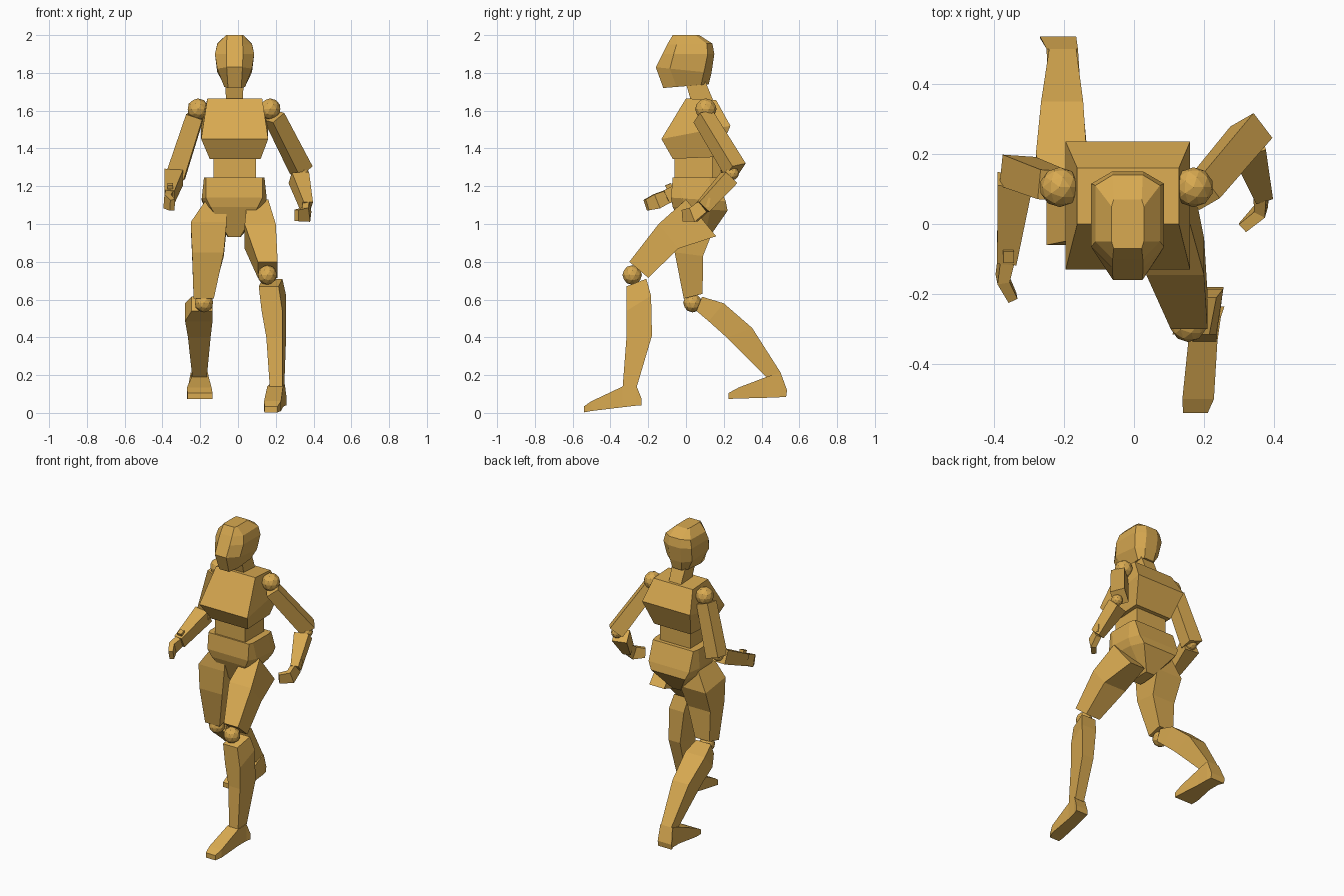
import bpy, bmesh
from mathutils import Vector

wood = bpy.data.materials.new("warm wood")
wood.diffuse_color = (0.69, 0.40, 0.082, 1)


def loft(name, rings):
    """Skin a list of equal-length point rings into a closed flat-faced solid."""
    bm = bmesh.new()
    loops = [[bm.verts.new(p) for p in r] for r in rings]
    n = len(loops[0])
    for a, b in zip(loops, loops[1:]):
        for i in range(n):
            j = (i + 1) % n
            bm.faces.new((a[i], a[j], b[j], b[i]))
    bm.faces.new(loops[0])
    bm.faces.new(loops[-1])
    bmesh.ops.recalc_face_normals(bm, faces=bm.faces)
    me = bpy.data.meshes.new(name)
    bm.to_mesh(me)
    bm.free()
    me.materials.append(wood)
    ob = bpy.data.objects.new(name, me)
    bpy.context.collection.objects.link(ob)
    return ob


def slab(fy, fz, by, bz, x0, x1, shift=0.0):
    """Rectangular ring from a front (y, z) and back (y, z) point; shift moves the back in x."""
    return [(x0, fy, fz), (x1, fy, fz), (x1 + shift, by, bz), (x0 + shift, by, bz)]


def octa(fy, fz, by, bz, xc, w, wi, cf, cb):
    """Eight-sided ring with a narrower front and back edge."""
    def pt(x, y):
        return (xc + x, y, fz + (bz - fz) * (y - fy) / (by - fy))
    half = [pt(wi, fy), pt(w, fy + cf), pt(w, by - cb), pt(wi, by)]
    return half + [(2 * xc - x, y, z) for x, y, z in reversed(half)]


def limb(name, path, hint):
    """Box section swept along points (x, y, z, width, depth); hint is the width direction."""
    pts = [Vector(p[:3]) for p in path]
    rings = []
    for i, p in enumerate(path):
        t = (pts[min(i + 1, len(pts) - 1)] - pts[max(i - 1, 0)]).normalized()
        u = Vector(hint)
        u = (u - t * u.dot(t)).normalized()
        v = t.cross(u)
        rings.append([pts[i] + u * a * p[3] / 2 + v * b * p[4] / 2
                      for a, b in ((-1, -1), (1, -1), (1, 1), (-1, 1))])
    return loft(name, rings)


def ball(name, loc, r):
    bpy.ops.mesh.primitive_ico_sphere_add(subdivisions=2, radius=r, location=loc)
    ob = bpy.context.object
    ob.name = name
    ob.data.materials.append(wood)


# Head and neck
C = -0.018
loft("head", [
    octa(-0.12, 1.72, 0.12, 1.74, C, 0.055, 0.035, 0.07, 0.04),
    octa(-0.16, 1.83, 0.135, 1.80, C, 0.092, 0.042, 0.075, 0.04),
    octa(-0.125, 1.90, 0.15, 1.90, C, 0.104, 0.044, 0.06, 0.035),
    octa(-0.10, 1.95, 0.14, 1.955, C, 0.092, 0.043, 0.05, 0.03),
    octa(-0.07, 2.0, 0.07, 2.0, C, 0.046, 0.040, 0.02, 0.02)])
loft("neck", [slab(0.03, 1.64, 0.15, 1.64, -0.063, 0.025),
              slab(-0.005, 1.76, 0.10, 1.76, -0.068, 0.03)])

# Torso
loft("chest", [slab(-0.07, 1.345, 0.165, 1.355, -0.15, 0.12),
               slab(-0.13, 1.45, 0.235, 1.52, -0.195, 0.16),
               slab(0.0, 1.665, 0.16, 1.655, -0.162, 0.128)])
loft("waist", [slab(-0.06, 1.23, 0.14, 1.23, -0.13, 0.095),
               slab(-0.06, 1.36, 0.14, 1.36, -0.13, 0.095)])
loft("pelvis", [octa(0.0, 0.93, 0.13, 0.94, -0.02, 0.035, 0.03, 0.03, 0.03),
                octa(-0.07, 1.09, 0.22, 1.07, -0.02, 0.155, 0.125, 0.07, 0.09),
                octa(-0.08, 1.14, 0.21, 1.12, -0.02, 0.172, 0.150, 0.06, 0.08),
                octa(-0.07, 1.247, 0.165, 1.245, -0.02, 0.16, 0.150, 0.03, 0.04)])

# Forward leg
loft("front_thigh", [slab(0.0, 1.13, 0.16, 0.935, 0.05, 0.16),
                     slab(-0.145, 1.0, -0.04, 0.87, 0.035, 0.20),
                     slab(-0.30, 0.80, -0.20, 0.715, 0.105, 0.21)])
ball("front_knee", (0.155, -0.285, 0.73), 0.052)
loft("front_shin", [slab(-0.315, 0.67, -0.21, 0.71, 0.11, 0.215, 0.02),
                    slab(-0.315, 0.54, -0.185, 0.62, 0.125, 0.235, 0.02),
                    slab(-0.315, 0.40, -0.18, 0.41, 0.15, 0.235, 0.02),
                    slab(-0.335, 0.14, -0.26, 0.14, 0.168, 0.235, 0.01)])
loft("front_foot", [slab(-0.235, 0.075, -0.235, 0.04, 0.172, 0.258),
                    slab(-0.265, 0.15, -0.265, 0.038, 0.165, 0.248),
                    slab(-0.335, 0.14, -0.335, 0.03, 0.155, 0.238),
                    slab(-0.50, 0.062, -0.50, 0.01, 0.138, 0.228),
                    slab(-0.54, 0.035, -0.54, 0.003, 0.14, 0.21)])

# Trailing leg
loft("rear_thigh", [slab(-0.045, 1.12, 0.13, 1.12, -0.175, -0.06),
                    slab(-0.06, 1.01, 0.15, 0.98, -0.25, -0.06),
                    slab(-0.06, 0.85, 0.09, 0.83, -0.243, -0.075),
                    slab(-0.012, 0.605, 0.088, 0.63, -0.235, -0.128)])
ball("rear_knee", (-0.18, 0.035, 0.582), 0.05)
loft("rear_shin", [slab(0.055, 0.54, 0.085, 0.615, -0.245, -0.135),
                   slab(0.12, 0.485, 0.20, 0.58, -0.28, -0.135),
                   slab(0.215, 0.40, 0.35, 0.45, -0.265, -0.145),
                   slab(0.425, 0.19, 0.50, 0.215, -0.242, -0.165)])
loft("rear_foot", [slab(0.535, 0.12, 0.53, 0.085, -0.268, -0.165),
                   slab(0.50, 0.215, 0.50, 0.083, -0.25, -0.16),
                   slab(0.425, 0.19, 0.425, 0.08, -0.245, -0.155),
                   slab(0.28, 0.135, 0.28, 0.076, -0.27, -0.14),
                   slab(0.225, 0.105, 0.225, 0.074, -0.268, -0.135)])

# Arm swung back: upper arm, elbow, forearm, hand, thumb
ball("left_shoulder", (0.17, 0.105, 1.608), 0.057)
limb("left_upper_arm", [(0.19, 0.09, 1.57, 0.085, 0.085),
                        (0.335, 0.262, 1.285, 0.09, 0.095)], (0.5, -0.87, 0))
ball("left_elbow", (0.34, 0.245, 1.268), 0.036)
limb("left_forearm", [(0.322, 0.228, 1.245, 0.095, 0.085),
                      (0.365, 0.09, 1.09, 0.05, 0.075)], (1, 0.3, 0))
limb("left_hand", [(0.365, 0.09, 1.09, 0.035, 0.07),
                   (0.362, 0.04, 1.05, 0.035, 0.08),
                   (0.31, -0.01, 1.045, 0.03, 0.06)], (1, -0.3, 0))
limb("left_thumb", [(0.375, 0.11, 1.09, 0.025, 0.025),
                    (0.375, 0.115, 1.14, 0.025, 0.03)], (1, 0, 0))

# Arm swung forward
ball("right_shoulder", (-0.212, 0.105, 1.608), 0.057)
limb("right_upper_arm", [(-0.228, 0.11, 1.57, 0.09, 0.085),
                         (-0.332, 0.15, 1.25, 0.10, 0.09)], (1, -0.1, 0))
ball("right_elbow", (-0.335, 0.14, 1.255), 0.036)
limb("right_forearm", [(-0.34, 0.125, 1.25, 0.10, 0.09),
                       (-0.363, -0.10, 1.145, 0.055, 0.075)], (1, 0, 0))
limb("right_hand", [(-0.365, -0.10, 1.145, 0.04, 0.07),
                    (-0.375, -0.155, 1.12, 0.035, 0.08),
                    (-0.347, -0.21, 1.10, 0.028, 0.06)], (1, 0.2, 0))
limb("right_thumb", [(-0.36, -0.075, 1.16, 0.03, 0.025),
                     (-0.358, -0.095, 1.21, 0.03, 0.035)], (1, 0, 0))
